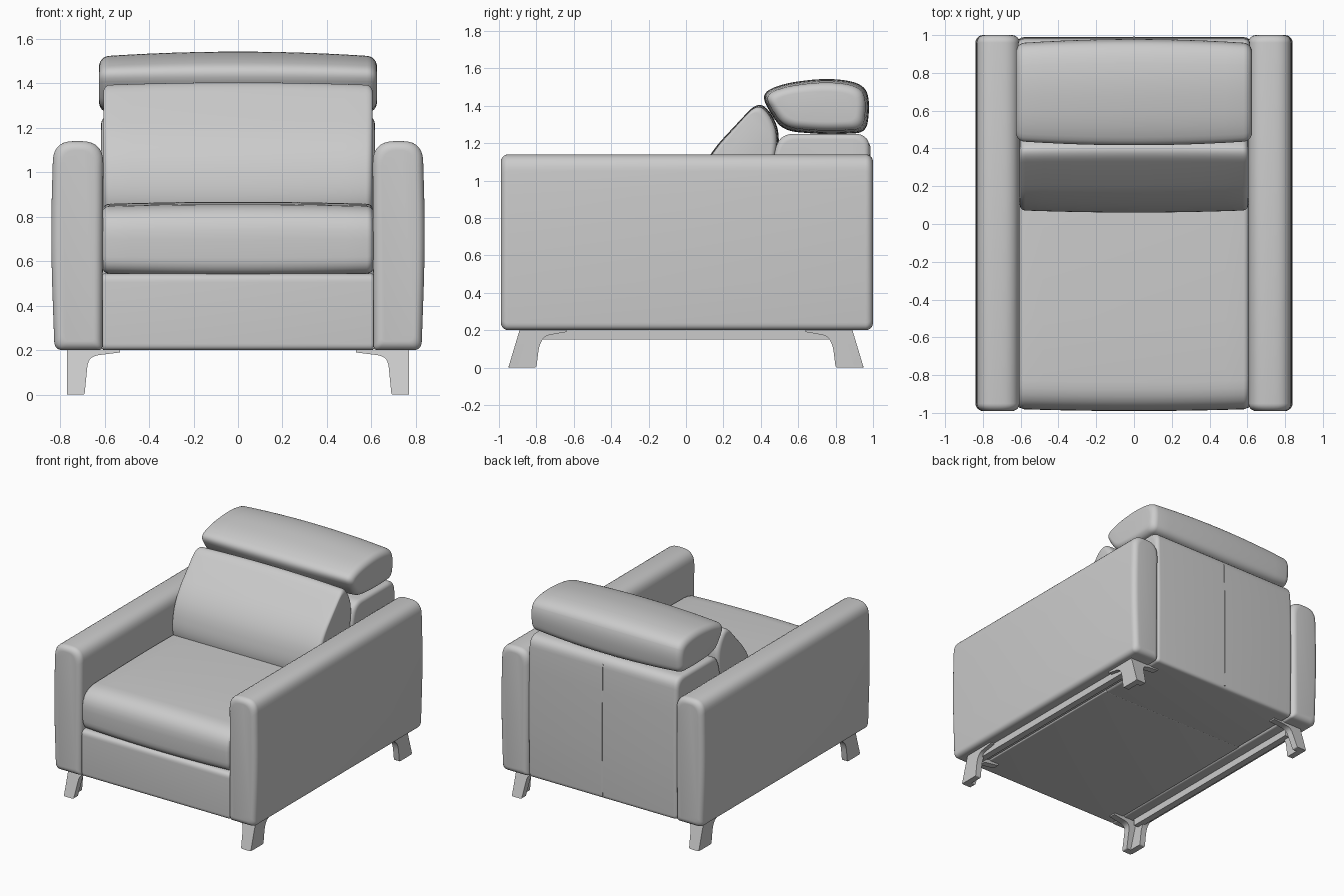
import bpy, bmesh, math
from mathutils import Vector

if "Cube" in bpy.data.objects:
    bpy.data.objects.remove(bpy.data.objects["Cube"])


def rounded(corners, steps=7):
    """Closed 2D outline from (p, q, radius) corners."""
    out, n = [], len(corners)
    for i, (p, q, r) in enumerate(corners):
        c = Vector((p, q))
        if r == 0:
            out.append(c)
            continue
        a = Vector(corners[i - 1][:2]) - c
        b = Vector(corners[(i + 1) % n][:2]) - c
        s = c + a.normalized() * min(r, a.length * 0.49)
        e = c + b.normalized() * min(r, b.length * 0.49)
        for k in range(steps + 1):
            t = k / steps
            out.append(s * (1 - t) ** 2 + c * 2 * t * (1 - t) + e * t * t)
    return out


def solid(name, corners, axis, a, b, r=0.0, crown=0.0, mirror="", lean=0.0):
    """Loft an outline along x or y, with rounded ends and a crowned middle."""
    pts = rounded(corners)
    ps, qs = [p.x for p in pts], [p.y for p in pts]
    cp, cq = (min(ps) + max(ps)) / 2, (min(qs) + max(qs)) / 2
    hp, hq = (max(ps) - min(ps)) / 2, (max(qs) - min(qs)) / 2
    # stations: (position, inset)
    st = []
    if r:
        for k in range(6):
            th = math.pi / 2 * k / 6
            st.append((a + r * (1 - math.cos(th)), r * (1 - math.sin(th))))
    mid = 12 if crown else 1
    body = [(a + r + (b - a - 2 * r) * k / mid, 0) for k in range(mid + 1)]
    st = st + body + [(a + b - t, d) for t, d in reversed(st)]
    bm = bmesh.new()
    rings = []
    for t, d in st:
        u = (t - (a + b) / 2) / ((b - a) / 2)
        d += crown * u * u
        ring = []
        for p in pts:
            x = cp + (p.x - cp) * (1 - d / hp)
            z = cq + (p.y - cq) * (1 - d / hq)
            ring.append(bm.verts.new((t, x, z) if axis == "x" else (x, t + lean * (z - 0.2), z)))
        rings.append(ring)
    n = len(pts)
    for r0, r1 in zip(rings, rings[1:]):
        for i in range(n):
            bm.faces.new((r0[i], r0[(i + 1) % n], r1[(i + 1) % n], r1[i]))
    bm.faces.new(rings[0])
    bm.faces.new(rings[-1])
    bmesh.ops.recalc_face_normals(bm, faces=bm.faces)
    me = bpy.data.meshes.new(name)
    bm.to_mesh(me)
    bm.free()
    ob = bpy.data.objects.new(name, me)
    bpy.context.collection.objects.link(ob)
    bpy.ops.object.select_all(action="DESELECT")
    bpy.context.view_layer.objects.active = ob
    ob.select_set(True)
    bpy.ops.object.shade_smooth_by_angle(angle=math.radians(40))
    if mirror:
        m = ob.modifiers.new("Mirror", "MIRROR")
        m.use_axis = ("x" in mirror, "y" in mirror, False)
        m.use_mirror_merge = False
    return ob


# Armrests
solid("armrest", [(0.61, 0.2, .02), (0.825, 0.2, .04), (0.843, 0.7, .3),
                  (0.83, 1.14, .09), (0.605, 1.14, .1)],
      "y", -0.99, 1.0, r=0.04, mirror="x")

# Seat base, with the front panel
solid("seat_base", [(-0.975, 0.2, .03), (0.42, 0.2, .01), (0.42, 0.54, .01), (-0.975, 0.545, .04)],
      "x", -0.61, 0.61, r=0.01)

# Seat cushion
solid("seat_cushion", [(-0.985, 0.535, .08), (0.42, 0.54, .02), (0.42, 0.86, .02),
                       (-0.2, 0.87, .3), (-0.995, 0.855, .16)],
      "x", -0.61, 0.61, r=0.03, crown=0.01)

# Back body and its centre seam
solid("back_body", [(0.41, 0.2, .01), (0.985, 0.2, .03), (0.99, 0.8, .2), (0.98, 1.25, .08),
                    (0.5, 1.25, .08), (0.46, 1.1, .05)],
      "x", -0.615, 0.615, r=0.03)
solid("back_seam", [(0.97, 0.22, 0), (0.989, 0.22, 0), (0.994, 0.8, .1), (0.985, 1.2, .02), (0.96, 1.2, 0)],
      "x", -0.004, 0.004)

# Leaning back cushion
solid("back_cushion", [(0.09, 0.78, .05), (0.05, 0.9, .1), (0.10, 1.12, .15), (0.385, 1.425, .08),
                       (0.46, 1.36, .08), (0.505, 1.24, .1), (0.44, 0.8, .05)],
      "x", -0.605, 0.605, r=0.03, crown=0.012)

# Headrest
solid("headrest", [(0.40, 1.465, .06), (0.52, 1.52, .1), (0.76, 1.55, .2), (0.95, 1.52, .1),
                   (0.985, 1.42, .1), (0.965, 1.255, .06), (0.75, 1.245, .1), (0.52, 1.265, .08),
                   (0.45, 1.36, .08)],
      "x", -0.625, 0.625, r=0.045, crown=0.022)

# Side rails under the arms
solid("side_rail", [(-0.82, 0.15, 0), (0.82, 0.15, 0), (0.82, 0.205, 0), (-0.82, 0.205, 0)],
      "x", 0.69, 0.74, mirror="x")

# Corner legs: a splayed front blade and a side blade, each with a bracket wing
solid("leg_front_blade", [(0.77, 0, .01), (0.69, 0, .01), (0.675, 0.15, .03), (0.65, 0.175, .03),
                          (0.53, 0.19, 0), (0.53, 0.21, 0), (0.77, 0.21, 0)],
      "y", -0.89, -0.84, mirror="xy", lean=0.3)
solid("leg_side_blade", [(-0.945, 0, .01), (-0.80, 0, .01), (-0.785, 0.12, .04), (-0.755, 0.17, .03),
                         (-0.64, 0.19, 0), (-0.64, 0.21, 0), (-0.885, 0.21, 0)],
      "x", 0.725, 0.77, mirror="xy")
